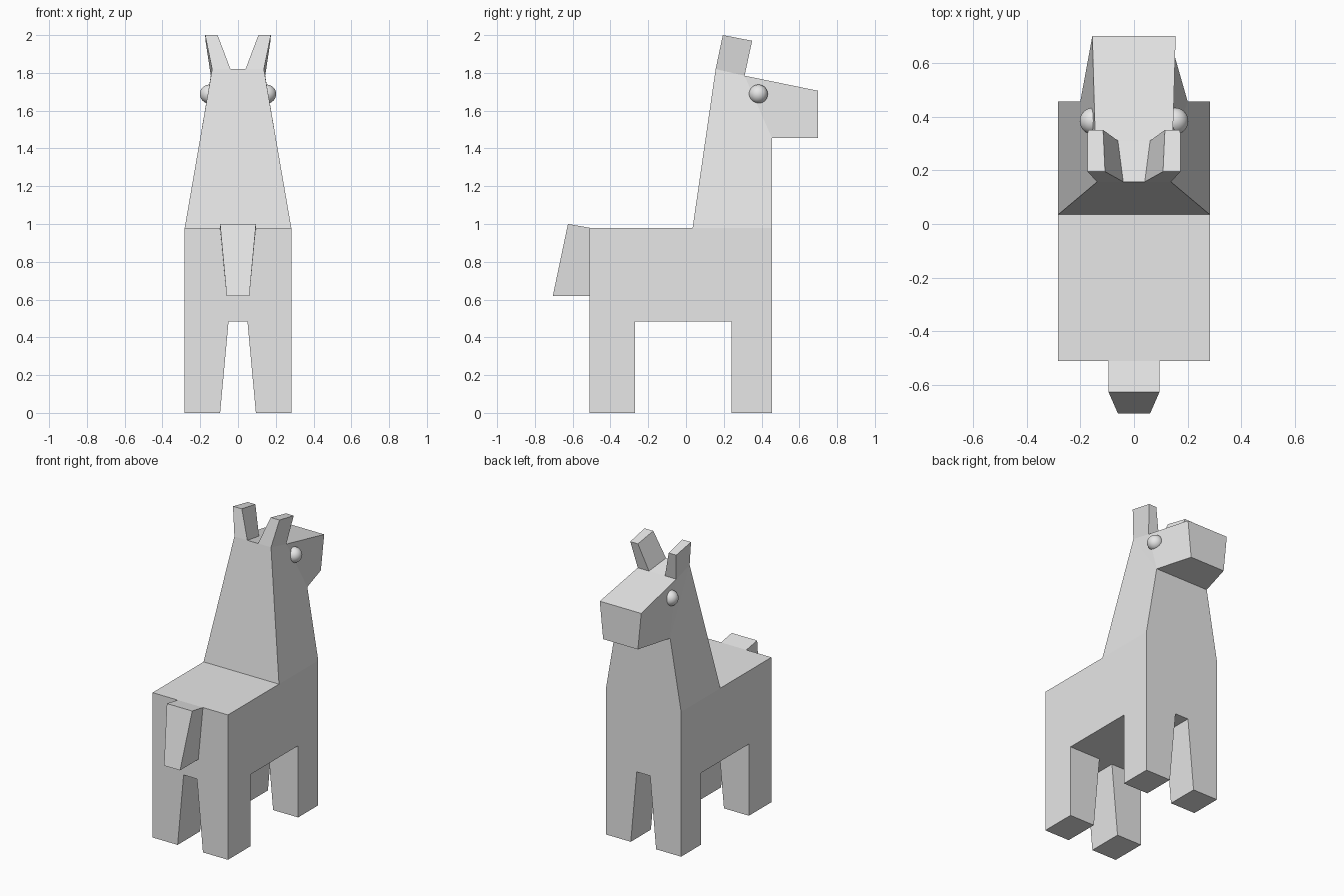
import bpy
import bmesh

if "Cube" in bpy.data.objects:
    bpy.data.objects.remove(bpy.data.objects["Cube"])

grey = bpy.data.materials.new("plain_grey")
grey.diffuse_color = (0.8, 0.8, 0.8, 1)
grey.use_nodes = True
grey.node_tree.nodes["Principled BSDF"].inputs["Base Color"].default_value = grey.diffuse_color


def make(name, verts, faces):
    """Mesh object from points and faces, normals pointing out."""
    mesh = bpy.data.meshes.new(name)
    bm = bmesh.new()
    vs = [bm.verts.new(v) for v in verts]
    for f in faces:
        bm.faces.new([vs[i] for i in f])
    bmesh.ops.recalc_face_normals(bm, faces=bm.faces)
    bm.to_mesh(mesh)
    bm.free()
    mesh.materials.append(grey)
    obj = bpy.data.objects.new(name, mesh)
    bpy.context.collection.objects.link(obj)
    return obj


def block(name, lower, upper):
    """Six-sided block between two four-point rings."""
    sides = [(i, (i + 1) % 4, (i + 1) % 4 + 4, i + 4) for i in range(4)]
    return make(name, lower + upper, sides + [(3, 2, 1, 0), (4, 5, 6, 7)])


# Body, neck and head: side profile (y, z, half width) spread to both sides
W = 0.282
profile = [
    (-0.51, 0, W), (-0.51, 0.98, W), (0.035, 0.98, W),           # rump, back
    (0.157, 1.82, 0.137), (0.31, 1.785, 0.144),                  # neck, crown
    (0.70, 1.705, 0.155), (0.70, 1.455, 0.13),                   # snout
    (0.455, 1.455, 0.2), (0.455, 0.98, W), (0.455, 0, W),        # jaw, chest
    (0.24, 0, W), (0.24, 0.485, W), (-0.27, 0.485, W), (-0.27, 0, W),
]
n = len(profile)
verts = [(s * w, y, z) for s in (1, -1) for y, z, w in profile]
faces = [(i, (i + 1) % n, (i + 1) % n + n, i + n) for i in range(n)]
caps = [(0, 1, 2, 8, 9, 10, 11, 12, 13), (2, 3, 7, 8), (3, 4, 7), (4, 5, 6, 7)]
faces += caps + [tuple(i + n for i in reversed(c)) for c in caps]
body = make("body", verts, faces)

# Tapered gap between left and right legs
a, b = 0.104, 0.05
gap = block("leg_gap_cutter",
            [(-a, -0.8, -0.1), (a, -0.8, -0.1), (a, 0.8, -0.1), (-a, 0.8, -0.1)],
            [(-b, -0.8, 0.485), (b, -0.8, 0.485), (b, 0.8, 0.485), (-b, 0.8, 0.485)])
gap.hide_render = True
gap.hide_set(True)
cut = body.modifiers.new("leg_gap", 'BOOLEAN')
cut.operation = 'DIFFERENCE'
cut.solver = 'EXACT'
cut.object = gap

# Tail, wider at the top
block("tail",
      [(-0.06, -0.705, 0.62), (0.06, -0.705, 0.62), (0.06, -0.51, 0.62), (-0.06, -0.51, 0.62)],
      [(-0.095, -0.625, 1.0), (0.095, -0.625, 1.0), (0.095, -0.51, 0.98), (-0.095, -0.51, 0.98)])

for s, side in ((1, "right"), (-1, "left")):
    # Ear, leaning outwards and forwards
    block(side + "_ear",
          [(s * 0.04, 0.157, 1.82), (s * 0.137, 0.157, 1.82),
           (s * 0.144, 0.31, 1.785), (s * 0.06, 0.31, 1.785)],
          [(s * 0.108, 0.195, 2.0), (s * 0.174, 0.195, 2.0),
           (s * 0.172, 0.35, 1.97), (s * 0.115, 0.35, 1.97)])

    # Eye, half sunk into the head
    bpy.ops.mesh.primitive_uv_sphere_add(segments=32, ring_count=16, radius=0.05,
                                         location=(s * 0.152, 0.383, 1.688))
    eye = bpy.context.object
    eye.name = side + "_eye"
    eye.data.materials.append(grey)
    bpy.ops.object.shade_smooth()
